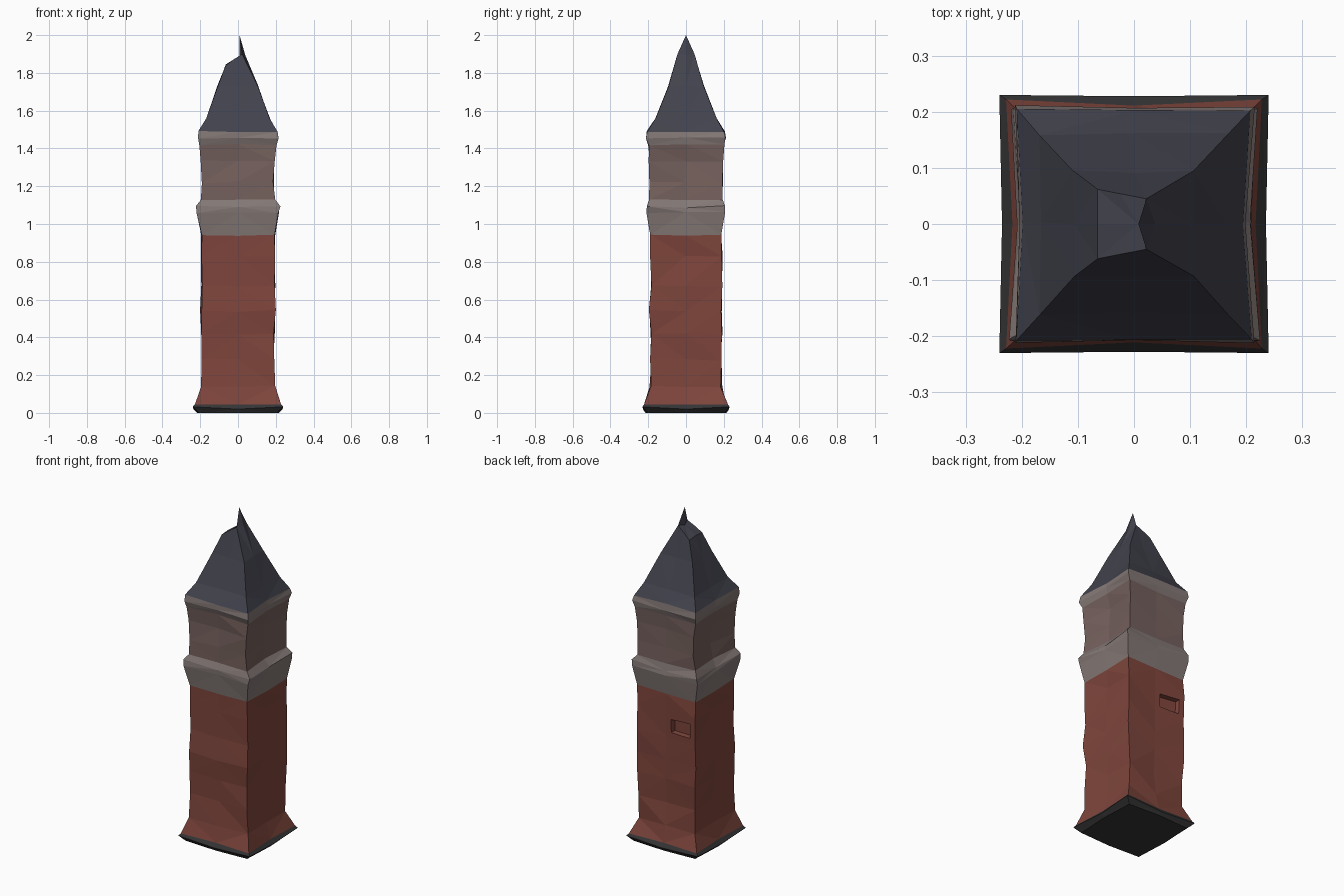
import bpy, bmesh, random
from mathutils import Vector

if "Cube" in bpy.data.objects:
    bpy.data.objects.remove(bpy.data.objects["Cube"])

random.seed(4)


def material(name, rgb):
    m = bpy.data.materials.new(name)
    m.diffuse_color = (*rgb, 1)
    m.use_nodes = True
    m.node_tree.nodes["Principled BSDF"].inputs["Base Color"].default_value = m.diffuse_color
    return m


BRICK = material("brick", (0.21, 0.06, 0.045))
STONE = material("stone", (0.23, 0.19, 0.18))
WORN = material("worn_stone", (0.18, 0.12, 0.11))
SLATE = material("slate", (0.055, 0.055, 0.075))
DARK = material("dark_stone", (0.035, 0.035, 0.037))


def ring(z, hx, hy, mid_x=1.0, mid_y=1.0, wobble=0.0, lift=0.0):
    """Square ring: four corners (raised by lift) and four side middles."""
    pts = []
    for sx, sy in ((-1, -1), (0, -1), (1, -1), (1, 0), (1, 1), (0, 1), (-1, 1), (-1, 0)):
        corner = sx and sy
        x = sx * hx * (1 if corner else mid_x)
        y = sy * hy * (1 if corner else mid_y)
        j = [random.uniform(-wobble, wobble) for _ in range(3)]
        pts.append(Vector((x + j[0], y + j[1], z + j[2] + (lift if corner else 0))))
    return pts


def finish(bm, name, mat):
    bmesh.ops.recalc_face_normals(bm, faces=bm.faces)
    bmesh.ops.triangulate(bm, faces=bm.faces)
    me = bpy.data.meshes.new(name)
    bm.to_mesh(me)
    bm.free()
    me.materials.append(mat)
    ob = bpy.data.objects.new(name, me)
    bpy.context.collection.objects.link(ob)
    return ob


def loft(rings, cap_bottom=False):
    bm = bmesh.new()
    vs = [[bm.verts.new(p) for p in r] for r in rings]
    for a, b in zip(vs, vs[1:]):
        for i in range(8):
            k = (i + 1) % 8
            bm.faces.new((a[i], a[k], b[k], b[i]))
    if cap_bottom:
        bm.faces.new(vs[0][::-1])
    return bm


# Shared rings where the parts meet
shaft_foot = ring(0.14, 0.192, 0.188, wobble=0.006)
shaft_head = ring(0.94, 0.194, 0.186, wobble=0.004)
belfry_foot = ring(1.13, 0.192, 0.192, 0.94, 0.98, wobble=0.005)
belfry_head = ring(1.42, 0.202, 0.200, 0.96, 0.99, wobble=0.004)
eaves = ring(1.49, 0.206, 0.205, 0.96, 1.0, wobble=0.004)

# Splayed plinth
finish(loft([ring(0.0, 0.205, 0.205, 1.05, 1.05),
             ring(0.02, 0.240, 0.230, 0.98, 0.99, lift=0.012),
             ring(0.045, 0.228, 0.222, 0.95, 0.95),
             ], True), "plinth", DARK)
finish(loft([ring(0.045, 0.228, 0.222, 0.95, 0.95), shaft_foot]), "shaft_skirt", BRICK)

# Weathered brick shaft with a small window sunk in the back
levels = [(0.28, 0.188), (0.42, 0.192), (0.54, 0.196), (0.67, 0.193), (0.83, 0.191)]
bm = loft([shaft_foot] + [ring(z, h, h - 0.004, 0.99, 0.98, wobble=0.007)
                          for z, h in levels] + [shaft_head])
target = Vector((-0.09, 0.19, 0.75))
bm.faces.ensure_lookup_table()
bmesh.ops.recalc_face_normals(bm, faces=bm.faces)
win = min(bm.faces, key=lambda f: (f.calc_center_median() - target).length)
bmesh.ops.inset_region(bm, faces=[win], thickness=0.05, depth=0)
bmesh.ops.inset_region(bm, faces=[win], thickness=0.003, depth=-0.03)
finish(bm, "brick_shaft", BRICK)

# Lower cornice
finish(loft([shaft_head,
             ring(1.06, 0.216, 0.207, 0.95, 0.99, wobble=0.004),
             ring(1.085, 0.220, 0.210, 0.93, 0.98, wobble=0.006, lift=0.008),
             belfry_foot]), "lower_cornice", STONE)

# Belfry with slightly hollow sides
finish(loft([belfry_foot,
             ring(1.22, 0.190, 0.190, 0.90, 0.97, wobble=0.006),
             ring(1.33, 0.193, 0.192, 0.91, 0.97, wobble=0.006),
             belfry_head]), "belfry", WORN)

# Upper cornice
finish(loft([belfry_head,
             ring(1.455, 0.214, 0.211, 0.94, 0.98, wobble=0.003),
             eaves]), "upper_cornice", STONE)

# Spire, ending in a sloping ridge with a narrow point
shoulder = ring(1.56, 0.168, 0.160, wobble=0.003)
middle = ring(1.73, 0.108, 0.093, wobble=0.003)
crown = [Vector(p) for p in (
    (-0.065, -0.062, 1.84), (-0.025, -0.054, 1.87), (0.022, -0.045, 1.90),
    (0.038, 0, 1.895), (0.022, 0.045, 1.90), (-0.025, 0.054, 1.87),
    (-0.065, 0.062, 1.84), (-0.065, 0, 1.845))]
bm = loft([eaves, shoulder, middle, crown])
bm.verts.ensure_lookup_table()
top = bm.verts[-8:]
tip = bm.verts.new((0.008, 0, 2.0))
notch = bm.verts.new((0.008, 0, 1.89))
for i in (2, 3):
    bm.faces.new((top[i], top[i + 1], tip))
bm.faces.new((top[4], notch, tip))
bm.faces.new((notch, top[2], tip))
for i in (4, 5, 6, 7, 0, 1):
    bm.faces.new((top[i], top[(i + 1) % 8], notch))
finish(bm, "spire", SLATE)
